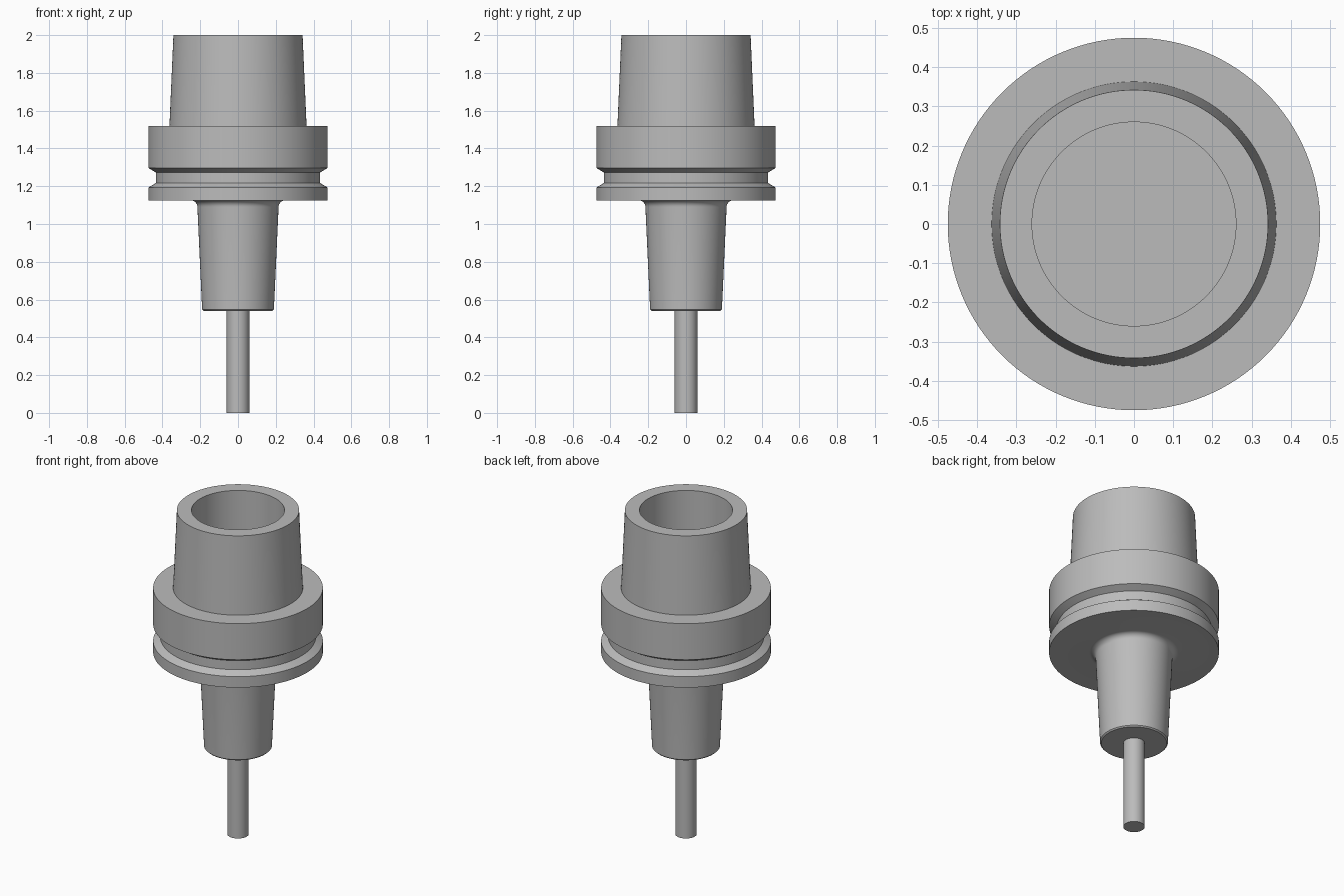
import bpy
import bmesh
from math import cos, sin, pi, radians

SEGMENTS = 128

if "Cube" in bpy.data.objects:
    bpy.data.objects.remove(bpy.data.objects["Cube"], do_unlink=True)

steel = bpy.data.materials.new("steel_grey")
steel.use_nodes = True
grey = (0.50, 0.50, 0.50, 1)
steel.diffuse_color = grey
steel.node_tree.nodes["Principled BSDF"].inputs["Base Color"].default_value = grey


def lathe(name, profile):
    """Revolve (radius, height) points about the z axis."""
    bm = bmesh.new()
    verts = [bm.verts.new((r, 0, z)) for r, z in profile]
    edges = [bm.edges.new(pair) for pair in zip(verts, verts[1:])]
    bmesh.ops.spin(bm, geom=verts + edges, cent=(0, 0, 0), axis=(0, 0, 1),
                   angle=2 * pi, steps=SEGMENTS, use_merge=True)
    bmesh.ops.remove_doubles(bm, verts=bm.verts, dist=1e-5)
    bmesh.ops.recalc_face_normals(bm, faces=bm.faces)
    mesh = bpy.data.meshes.new(name)
    bm.to_mesh(mesh)
    bm.free()
    mesh.materials.append(steel)
    obj = bpy.data.objects.new(name, mesh)
    bpy.context.collection.objects.link(obj)
    bpy.ops.object.select_all(action="DESELECT")
    obj.select_set(True)
    bpy.context.view_layer.objects.active = obj
    bpy.ops.object.shade_smooth_by_angle(angle=radians(20))
    return obj


# Rounded root where the nose meets the underside of the flange
fillet = [(0.25 - 0.035 * sin(a), 1.09 + 0.035 * cos(a))
          for a in (i * pi / 16 for i in range(9))]

# Holder body: bored taper, grooved flange and tapered nose
lathe("holder_body", [
    (0, 1.52), (0.26, 1.52), (0.26, 2.0), (0.342, 2.0), (0.363, 1.52),
    (0.475, 1.52), (0.475, 1.297), (0.435, 1.273), (0.435, 1.217),
    (0.475, 1.193), (0.475, 1.125),
    *fillet,
    (0.19, 0.547), (0.183, 0.54), (0, 0.54),
])

# Straight tool shank, seated in the nose
lathe("tool_shank", [(0, 0.6), (0.06, 0.6), (0.06, 0), (0, 0)])
